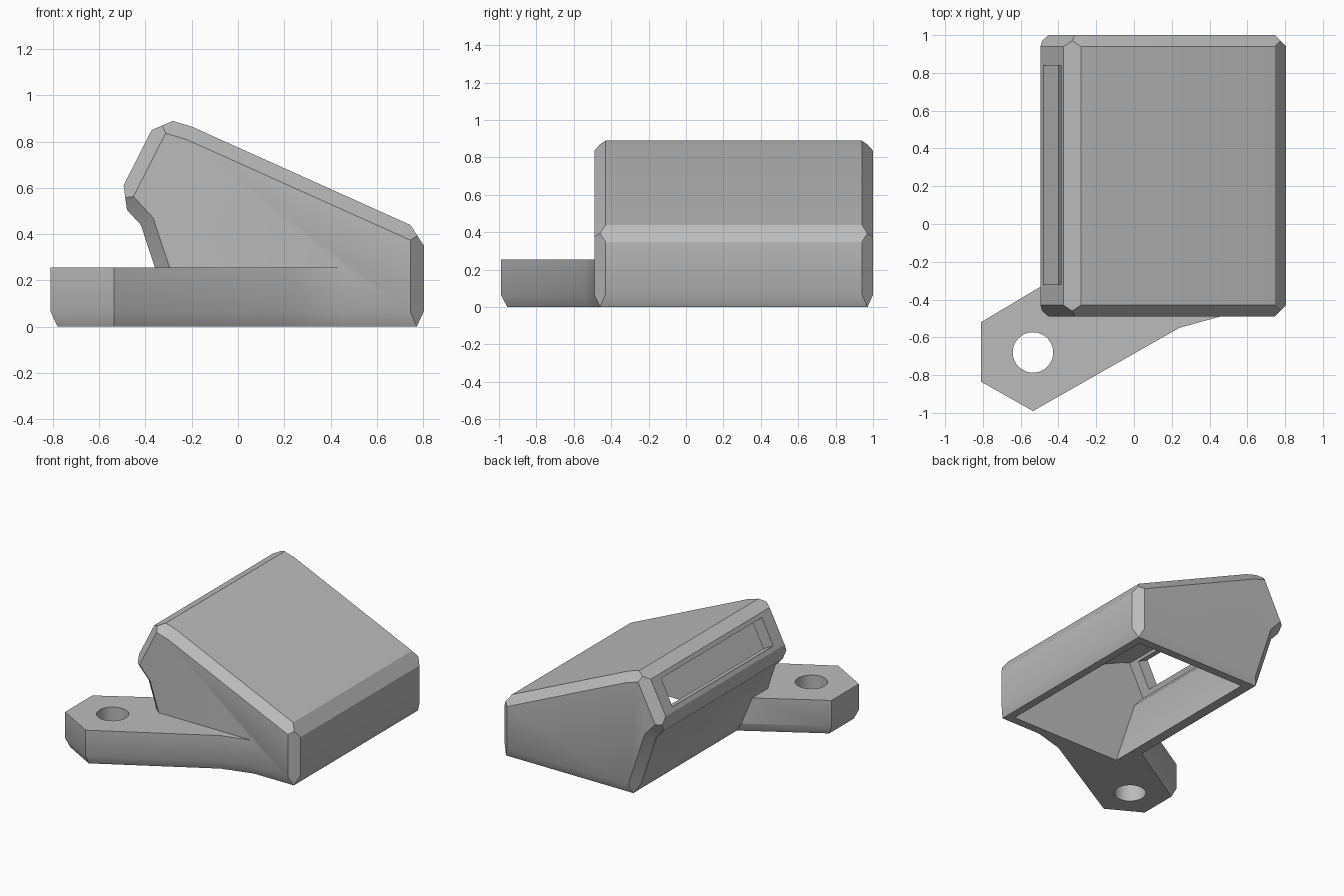
import bpy, bmesh
from math import radians
from mathutils import Vector

cube = bpy.data.objects.get("Cube")
if cube:
    bpy.data.objects.remove(cube, do_unlink=True)

grey = bpy.data.materials.new("plain_grey")
grey.use_nodes = True
grey.diffuse_color = (0.5, 0.5, 0.5, 1)
grey.node_tree.nodes["Principled BSDF"].inputs["Base Color"].default_value = (0.5, 0.5, 0.5, 1)


def offset(points, d):
    """Move every side of a counter-clockwise polygon inward by d."""
    result = []
    for i, p in enumerate(points):
        u = (p - points[i - 1]).normalized()
        v = (points[(i + 1) % len(points)] - p).normalized()
        n, m = Vector((-u.y, u.x)), Vector((-v.y, v.x))
        result.append(p + (n + m) * d / (1 + n.dot(m)))
    return result


def make_object(name, faces):
    """Make a mesh from faces given as lists of 3D points."""
    bm = bmesh.new()
    for face in faces:
        unique = []
        for p in face:
            if all((p - q).length > 1e-5 for q in unique):
                unique.append(p)
        if len(unique) > 2:
            bm.faces.new([bm.verts.new(p) for p in unique])
    bmesh.ops.remove_doubles(bm, verts=bm.verts, dist=1e-4)
    bmesh.ops.recalc_face_normals(bm, faces=bm.faces)
    mesh = bpy.data.meshes.new(name)
    bm.to_mesh(mesh)
    bm.free()
    mesh.materials.append(grey)
    ob = bpy.data.objects.new(name, mesh)
    bpy.context.collection.objects.link(ob)
    return ob


def loft(name, rings):
    """Closed solid through a list of matching rings."""
    faces = [rings[0], rings[-1]]
    for lo, hi in zip(rings, rings[1:]):
        for i in range(len(lo)):
            faces.append([lo[i - 1], lo[i], hi[i], hi[i - 1]])
    return make_object(name, faces)


def at_y(points, y):
    return [Vector((p.x, y, p.y)) for p in points]


def at_z(points, z):
    return [Vector((p.x, p.y, z)) for p in points]


def profile(z):
    """Side profile of the housing, its walls carried down to height z."""
    left = -0.42 + (0.44 - z) * 0.33
    return [Vector(p) for p in ((0.805, z), (0.805, 0.413), (-0.2, 0.865), (-0.344, 0.908),
                                (-0.524, 0.553), (-0.42, 0.44), (left, z))]


# Housing: chamfered profile running front to back
CHAMFER = 0.06
outline = profile(0.005)
inner = offset(outline, CHAMFER)
count = len(outline)
plain = (2, 5)


def end_corners(y, inward):
    """Per corner: inset point, chamfer meeting point, and the two bevel points."""
    corners = []
    for i, p in enumerate(outline):
        before = p + (outline[i - 1] - p).normalized() * 0.065
        after = p + (outline[(i + 1) % count] - p).normalized() * 0.065
        if i in plain:
            before = after = p
        full, half = y + inward * CHAMFER, y + inward * CHAMFER / 2
        a = Vector((before.x, full, before.y))
        b = Vector((after.x, full, after.y))
        mid = a if i in plain else Vector(((a.x + b.x) / 2, half, (a.z + b.z) / 2))
        if i in (0, count - 1):
            mid.z = 0
            if i == 0:
                a = mid
            else:
                b = mid
        corners.append((Vector((inner[i].x, y, inner[i].y)), mid, a, b))
    return corners


front, back = end_corners(-0.49, 1), end_corners(1.0, -1)
faces = []
for end in (front, back):
    faces.append([c[0] for c in end])
    for i in range(count):
        (in0, mid0, a0, b0), (in1, mid1, a1, b1) = end[i - 1], end[i]
        faces.append([in0, in1, mid1, a1, b0, mid0])
        faces.append([mid1, a1, b1])
for i in range(count):
    faces.append([front[i - 1][3], front[i][2], back[i][2], back[i - 1][3]])
    faces.append([front[i][2], front[i][3], back[i][3], back[i][2]])
housing = make_object("housing", faces)

# Mounting lug with a chamfered underside
lug_outline = [Vector(p) for p in ((-0.81, -0.52), (-0.81, -0.835), (-0.535, -0.99),
                                   (0.24, -0.55), (0.6, -0.45), (-0.2, -0.156))]
lug = loft("mounting_lug", [at_z(offset(lug_outline, 0.03), 0),
                            at_z(lug_outline, 0.065), at_z(lug_outline, 0.255)])

# Hollow inside, open at the bottom
hollow = offset(profile(-0.3), 0.09)
cavity = loft("cavity_cutter", [at_y(hollow, -0.4), at_y(hollow, 0.91)])

# Long slot through the steep rear slope
low, high = Vector((-0.48, 0.64)), Vector((-0.387, 0.822))
along = (high - low).normalized()
out = Vector((-along.y, along.x))
slot_section = [low - out * 0.12, high - out * 0.12, high + out * 0.06, low + out * 0.06]
slot = loft("slot_cutter", [at_y(slot_section, -0.32), at_y(slot_section, 0.84)])

# Round bolt hole in the lug
bpy.ops.mesh.primitive_cylinder_add(vertices=48, radius=0.107, depth=1, location=(-0.535, -0.68, 0))
hole = bpy.context.object
hole.name = "bolt_hole_cutter"
hole.data.materials.append(grey)

# Join the lug and cut the openings
bpy.ops.object.select_all(action="DESELECT")
bpy.context.view_layer.objects.active = housing
housing.select_set(True)
for tool, operation in ((lug, "UNION"), (cavity, "DIFFERENCE"),
                        (slot, "DIFFERENCE"), (hole, "DIFFERENCE")):
    mod = housing.modifiers.new(tool.name, "BOOLEAN")
    mod.operation = operation
    mod.solver = "EXACT"
    mod.object = tool
    bpy.ops.object.modifier_apply(modifier=mod.name)
    bpy.data.objects.remove(tool, do_unlink=True)
bpy.ops.object.shade_smooth_by_angle(angle=radians(30))
